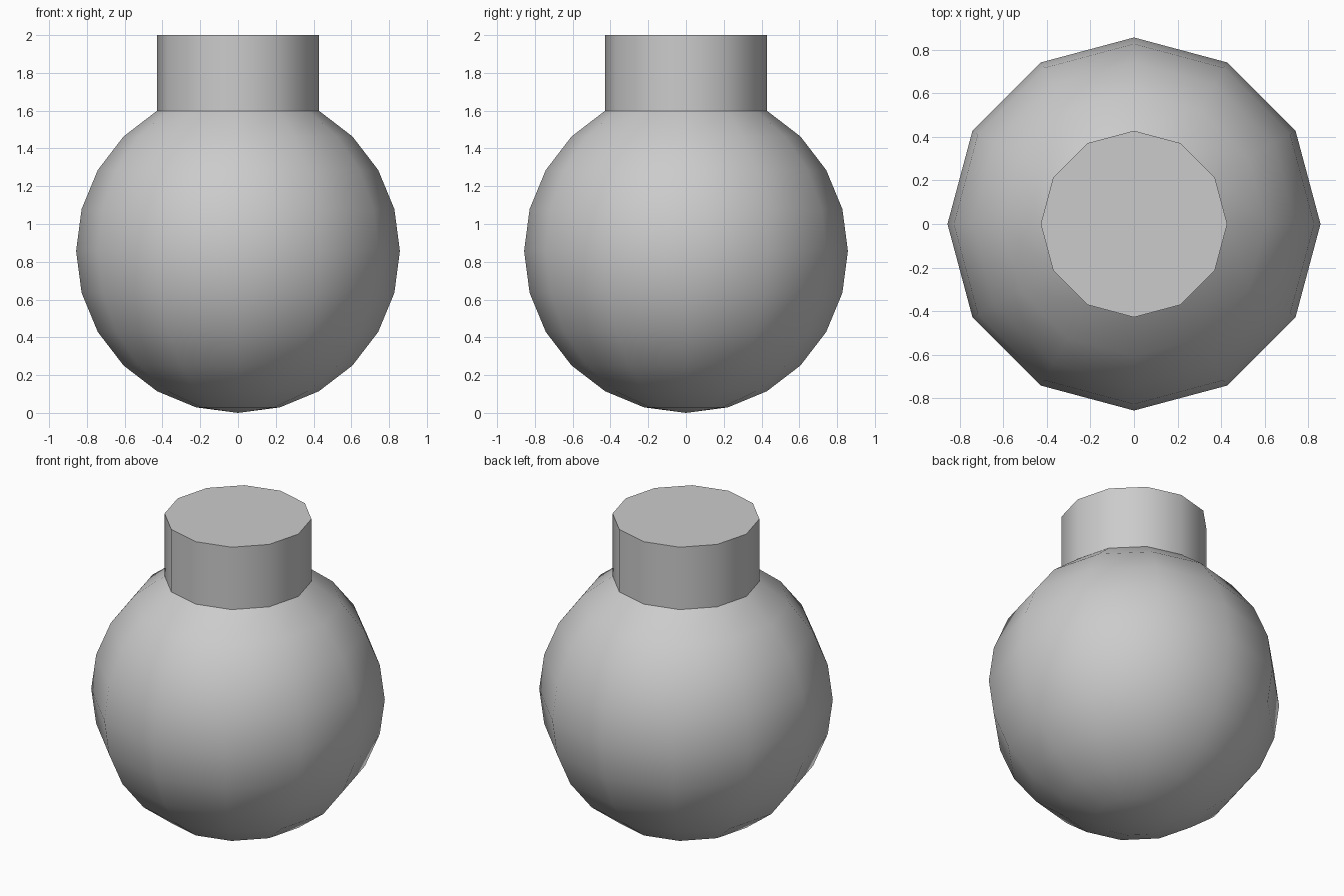
import bpy, bmesh
from math import sin, cos, pi

if "Cube" in bpy.data.objects:
    bpy.data.objects.remove(bpy.data.objects["Cube"])

SIDES = 12
R = 6 / 7          # bulb radius
NECK_STEP = 10     # 15-degree ring at which the neck begins

# Profile from bottom pole up the bulb, then the straight neck
profile = [(R * sin(i * pi / 12), R - R * cos(i * pi / 12))
           for i in range(1, NECK_STEP + 1)]
profile.append((R / 2, 2.0))

bm = bmesh.new()
rings = [[bm.verts.new((r * cos(2 * pi * k / SIDES), r * sin(2 * pi * k / SIDES), z))
          for k in range(SIDES)] for r, z in profile]
pole = bm.verts.new((0, 0, 0))

# Bulb and neck walls
for a, b in zip(rings, rings[1:]):
    for k in range(SIDES):
        n = (k + 1) % SIDES
        bm.faces.new((a[k], a[n], b[n], b[k]))

# Bottom fan and flat neck cap
for k in range(SIDES):
    bm.faces.new((pole, rings[0][(k + 1) % SIDES], rings[0][k]))
bm.faces.new(rings[-1])
bmesh.ops.recalc_face_normals(bm, faces=bm.faces)

mesh = bpy.data.meshes.new("round_flask")
bm.to_mesh(mesh)
bm.free()
flask = bpy.data.objects.new("round_flask", mesh)
bpy.context.collection.objects.link(flask)

# Smooth walls, sharp neck joint and rim
bpy.context.view_layer.objects.active = flask
flask.select_set(True)
bpy.ops.object.shade_smooth_by_angle(angle=0.6)
